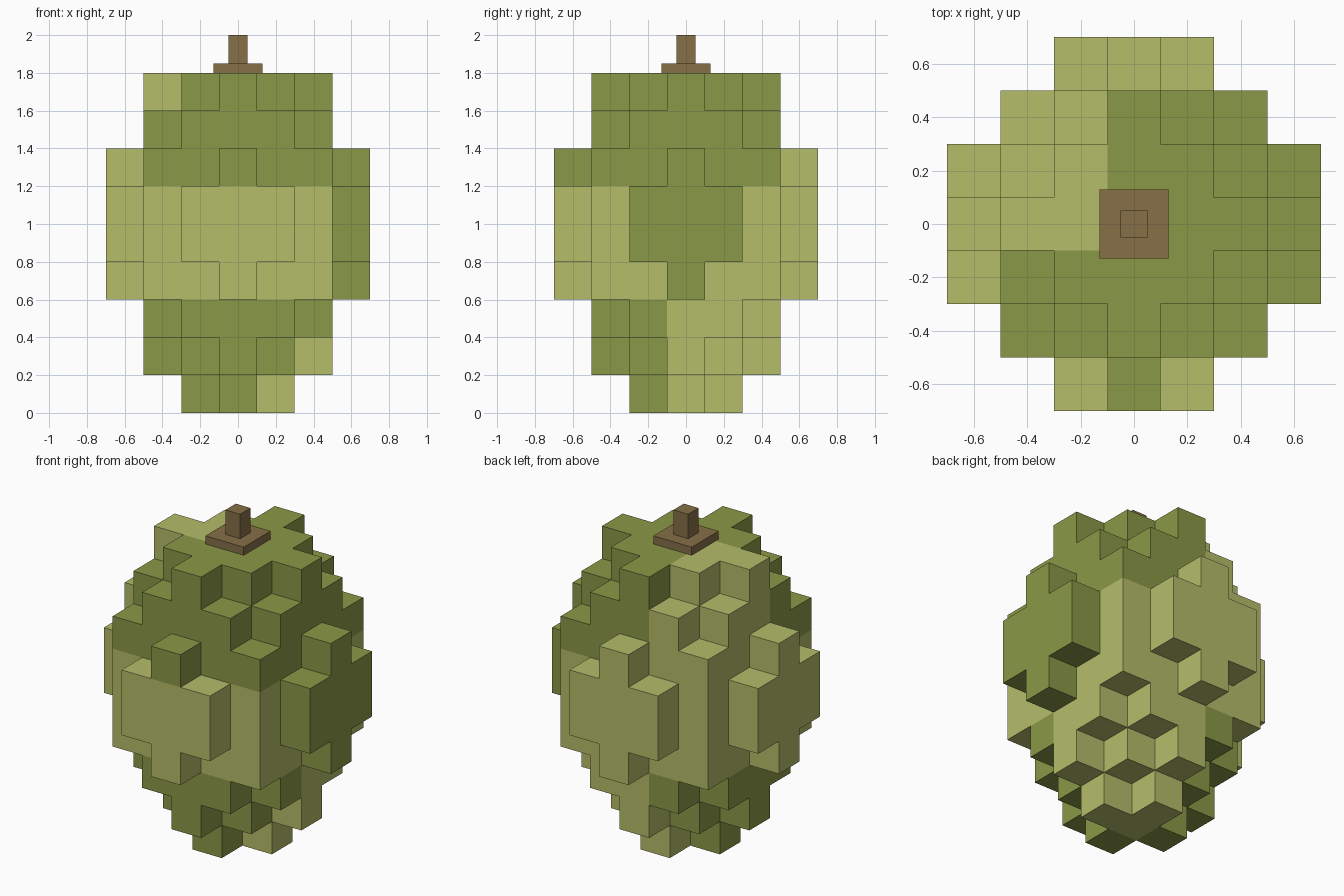
import bpy, bmesh
from mathutils import Vector

if "Cube" in bpy.data.objects:
    bpy.data.objects.remove(bpy.data.objects["Cube"])

S = 0.2  # block size


def material(name, color):
    m = bpy.data.materials.new(name)
    m.diffuse_color = (*color, 1)
    m.use_nodes = True
    m.node_tree.nodes["Principled BSDF"].inputs["Base Color"].default_value = m.diffuse_color
    return m


dark = material("dark green", (0.254, 0.314, 0.063))
light = material("light green", (0.462, 0.508, 0.144))
brown = material("stem brown", (0.240, 0.160, 0.062))

# Squared radius, in blocks, of each round layer from bottom to top
LAYERS = [1, 4, 5, 9, 10, 10, 9, 5, 4]
cells = {(i, j, k) for k, r2 in enumerate(LAYERS)
         for i in range(-3, 4) for j in range(-3, 4) if i * i + j * j <= r2}


def is_light(i, j, k):
    """Patchwork rind: bumps on the sides, a middle band, a patch above and below."""
    if i == 3:
        return False
    if j == 3 or 3 <= k <= 5:
        return True
    return j >= 0 and (i < 0 if k >= 6 else i >= 0)


def block_body(name):
    """Skin of the stacked blocks, keeping only the exposed faces."""
    bm = bmesh.new()
    axes = [Vector((1, 0, 0)), Vector((0, 1, 0)), Vector((0, 0, 1))]
    for c in sorted(cells):
        center = Vector((c[0], c[1], c[2] + 0.5))
        for a in range(3):
            u, v = axes[(a + 1) % 3] / 2, axes[(a + 2) % 3] / 2
            for sign in (1, -1):
                n = axes[a] * sign
                if tuple(c[d] + int(n[d]) for d in range(3)) in cells:
                    continue
                mid = center + n / 2
                ring = [mid + u + v, mid - u + v, mid - u - v, mid + u - v][::sign]
                face = bm.faces.new([bm.verts.new(p * S) for p in ring])
                face.material_index = int(is_light(*c))
    bmesh.ops.remove_doubles(bm, verts=bm.verts[:], dist=0.001)
    mesh = bpy.data.meshes.new(name)
    bm.to_mesh(mesh)
    bm.free()
    mesh.materials.append(dark)
    mesh.materials.append(light)
    bpy.context.collection.objects.link(bpy.data.objects.new(name, mesh))


def box(name, half, z0, z1, mat):
    bpy.ops.mesh.primitive_cube_add(size=1, location=(0, 0, (z0 + z1) / 2))
    ob = bpy.context.object
    ob.name = name
    ob.scale = (2 * half, 2 * half, z1 - z0)
    ob.data.materials.append(mat)


block_body("fruit_body")

# Stem
box("stem_base", 0.13, 1.8, 1.85, brown)
box("stem_post", 0.05, 1.85, 2.0, brown)
